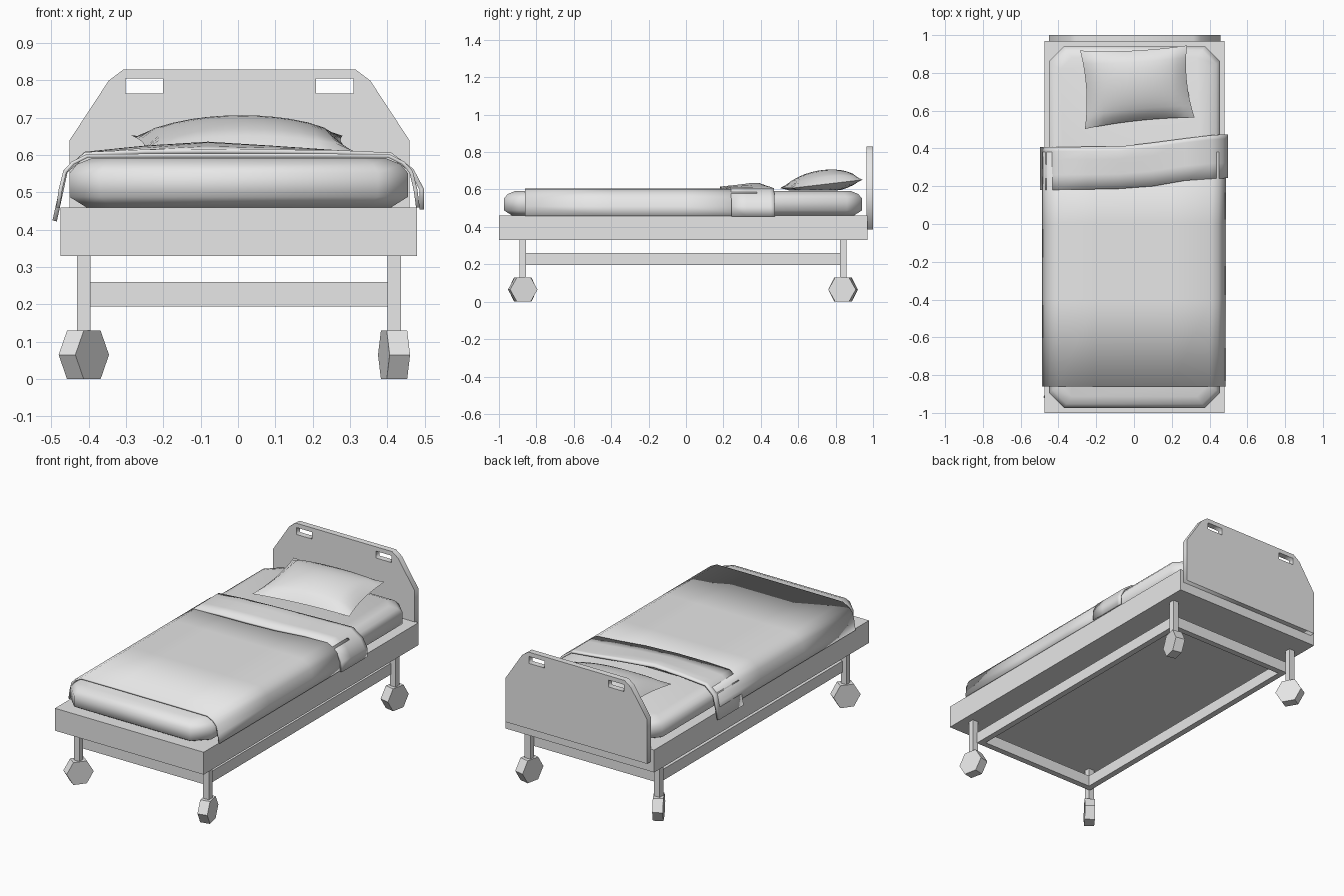
import bpy, bmesh, math
from mathutils import Vector, Matrix

cube = bpy.data.objects.get("Cube")
if cube:
    bpy.data.objects.remove(cube, do_unlink=True)

GREY = (0.8, 0.8, 0.8, 1.0)
mat = bpy.data.materials.new("light grey")
mat.use_nodes = True
mat.diffuse_color = GREY
mat.node_tree.nodes["Principled BSDF"].inputs["Base Color"].default_value = GREY


def link(name, data):
    obj = bpy.data.objects.new(name, data)
    bpy.context.scene.collection.objects.link(obj)
    data.materials.append(mat)
    return obj


def finish(name, bm, smooth=None):
    bmesh.ops.recalc_face_normals(bm, faces=bm.faces)
    mesh = bpy.data.meshes.new(name)
    bm.to_mesh(mesh)
    bm.free()
    obj = link(name, mesh)
    if smooth:
        bpy.ops.object.select_all(action="DESELECT")
        obj.select_set(True)
        bpy.context.view_layer.objects.active = obj
        bpy.ops.object.shade_smooth_by_angle(angle=math.radians(smooth))
    return obj


def box(name, lo, hi):
    lo, hi = Vector(lo), Vector(hi)
    bm = bmesh.new()
    bmesh.ops.create_cube(bm, size=1, matrix=Matrix.Translation((lo + hi) / 2)
                          @ Matrix.Diagonal((hi - lo).to_4d()))
    return finish(name, bm)


def lerp(points, t):
    """Piecewise linear value through (position, value) pairs."""
    for (a, va), (b, vb) in zip(points, points[1:]):
        if t <= b:
            return va + (vb - va) * max(0, t - a) / (b - a)
    return points[-1][1]


def sheet(name, rows, thickness):
    """Quad surface through rows of points, thickened inwards."""
    bm = bmesh.new()
    grid = [[bm.verts.new(p) for p in row] for row in rows]
    for r, s in zip(grid, grid[1:]):
        for i in range(len(r) - 1):
            bm.faces.new((r[i], r[i + 1], s[i + 1], s[i]))
    obj = finish(name, bm, 50)
    # make the top face upwards so the thickness goes down
    if sum(p.normal.z * p.area for p in obj.data.polygons) < 0:
        obj.data.flip_normals()
    mod = obj.modifiers.new("thickness", "SOLIDIFY")
    mod.thickness = thickness
    mod.offset = -1
    return obj


# Bed base
box("bed_base", (-0.475, -1.0, 0.33), (0.48, 0.97, 0.46))

# Lower rails, a rectangle between the legs
W = 0.035
for side, x in (("right", -0.405), ("left", 0.405 - W)):
    box(f"{side}_lower_rail", (x, -0.86, 0.195), (x + W, 0.825, 0.26))
for side, y in (("front", -0.86), ("back", 0.825 - W)):
    box(f"{side}_lower_rail", (-0.405 + W, y, 0.195), (0.405 - W, y + W, 0.26))

# Legs and six-sided swivel wheels
for name, x, y, turn in (("front_right", -0.413, -0.873, -37), ("front_left", 0.418, -0.873, 12),
                         ("back_right", -0.413, 0.84, 30), ("back_left", 0.418, 0.84, -12)):
    box(f"{name}_leg", (x - 0.018, y - 0.017, 0.1), (x + 0.018, y + 0.017, 0.33))
    bm = bmesh.new()
    bmesh.ops.create_cone(bm, cap_ends=True, segments=6, radius1=0.075, radius2=0.075, depth=0.056)
    bm.transform(Matrix.Translation((x, y, 0.065)) @ Matrix.Rotation(math.radians(turn), 4, "Z")
                 @ Matrix.Rotation(math.pi / 2, 4, "Y"))
    # keep a flat side on the floor
    low = min(v.co.z for v in bm.verts)
    if low < -0.005:
        bm.transform(Matrix.Translation((x, y, 0.065)) @ Matrix.Rotation(math.radians(turn), 4, "Z")
                     @ Matrix.Rotation(math.pi / 6, 4, "X")
                     @ Matrix.Rotation(-math.radians(turn), 4, "Z")
                     @ Matrix.Translation((-x, -y, -0.065)))
    finish(f"{name}_wheel", bm)

# Headboard outline with two handle slots
curve = bpy.data.curves.new("headboard", "CURVE")
curve.dimensions = "2D"
curve.fill_mode = "BOTH"
curve.extrude = 0.0175
half = [(0.455, 0.385), (0.455, 0.64), (0.35, 0.8), (0.31, 0.83)]
slot = [(0.205, 0.765), (0.305, 0.765), (0.305, 0.805), (0.205, 0.805)]
outline = half + [(-x, z) for x, z in reversed(half)]
for loop in (outline, slot, [(-x, z) for x, z in slot]):
    spline = curve.splines.new("POLY")
    spline.points.add(len(loop) - 1)
    for point, (x, z) in zip(spline.points, loop):
        point.co = (x + 0.004, z, 0, 1)
    spline.use_cyclic_u = True
board = link("headboard", curve)
board.rotation_euler.x = math.pi / 2
board.location.y = 0.9825

# Mattress: stacked eight-sided rings with cut corners
bm = bmesh.new()
rings = []
for z, inset in ((0.46, 0.045), (0.488, 0.0), (0.552, 0.0), (0.576, 0.02), (0.592, 0.06)):
    hx, hy, cut = 0.453 - inset, 0.957 - inset, 0.08 - inset * 0.3
    quarter = [(hx, hy - cut), (hx - cut, hy)]
    ring = (quarter + [(-x, y) for x, y in reversed(quarter)]
            + [(-x, -y) for x, y in quarter] + [(x, -y) for x, y in reversed(quarter)])
    rings.append([bm.verts.new((x + 0.002, y - 0.016, z)) for x, y in ring])
for a, b in zip(rings, rings[1:]):
    for i in range(8):
        j = (i + 1) % 8
        bm.faces.new((a[i], a[j], b[j], b[i]))
bm.faces.new(rings[0])
bm.faces.new(rings[-1])
finish("mattress", bm, 60)

# Blanket draped over the mattress
drape = [(0.487, 0.46), (0.48, 0.51), (0.468, 0.558), (0.445, 0.583), (0.405, 0.603), (0.2, 0.604)]
section = [(-x, z) for x, z in drape] + [(x, z) for x, z in reversed(drape)]
sheet("blanket", [[(x, y, z) for x, z in section]
                  for y in (-0.86, -0.4, 0.0, 0.38)], 0.01)

# Folded-back sheet, skewed across the bed, with a gentle rise in the middle
fold = [(-0.497, 0.425), (-0.467, 0.56), (-0.41, 0.608), (-0.25, 0.615), (-0.08, 0.616),
        (0.1, 0.615), (0.27, 0.613), (0.41, 0.607), (0.47, 0.563), (0.498, 0.51), (0.498, 0.455)]
near = [(-0.5, 0.18), (-0.1, 0.185), (0.1, 0.2), (0.3, 0.235), (0.5, 0.243)]
far = [(-0.5, 0.408), (-0.05, 0.41), (0.2, 0.445), (0.43, 0.472), (0.5, 0.475)]
rows = []
for t, rise in ((0, 0.0), (0.35, 0.4), (0.7, 0.9), (0.9, 1.0), (1, 0.5)):
    rows.append([(x, lerp(near, x) * (1 - t) + lerp(far, x) * t,
                  z + 0.02 * rise * max(0, 1 - abs(x + 0.08) / 0.35)) for x, z in fold])
sheet("folded_sheet", rows, 0.012)

# Pillow: puffed grid with pinched corners, leaning up at the back
N = 12
corners = [Vector(c) for c in ((-0.26, 0.503), (0.32, 0.565), (-0.285, 0.918), (0.28, 0.945))]
bm = bmesh.new()
bmesh.ops.create_grid(bm, x_segments=N, y_segments=N, size=1)
border = {v for v in bm.verts if v.is_boundary}
upper = list(bm.verts)
copy = bmesh.ops.duplicate(bm, geom=bm.faces[:] + bm.edges[:] + bm.verts[:])
lower = {g for g in copy["geom"] if isinstance(g, bmesh.types.BMVert)}
for v in bm.verts:
    u, w = v.co.x, v.co.y
    pu, pw = u * (1 - 0.07 * (1 - w * w)), w * (1 - 0.07 * (1 - u * u))
    s, t = (pu + 1) / 2, (pw + 1) / 2
    p = (corners[0] * (1 - s) + corners[1] * s) * (1 - t) + (corners[2] * (1 - s) + corners[3] * s) * t
    puff = (max(0, 1 - u * u) * max(0, 1 - w * w)) ** 0.55
    middle = 0.607 + 0.045 * t
    z = middle - 0.05 * puff if v in lower else middle + 0.075 * puff
    v.co = (p.x, p.y, max(z, 0.594))
bmesh.ops.remove_doubles(bm, verts=bm.verts, dist=0.0005)
finish("pillow", bm, 60)
